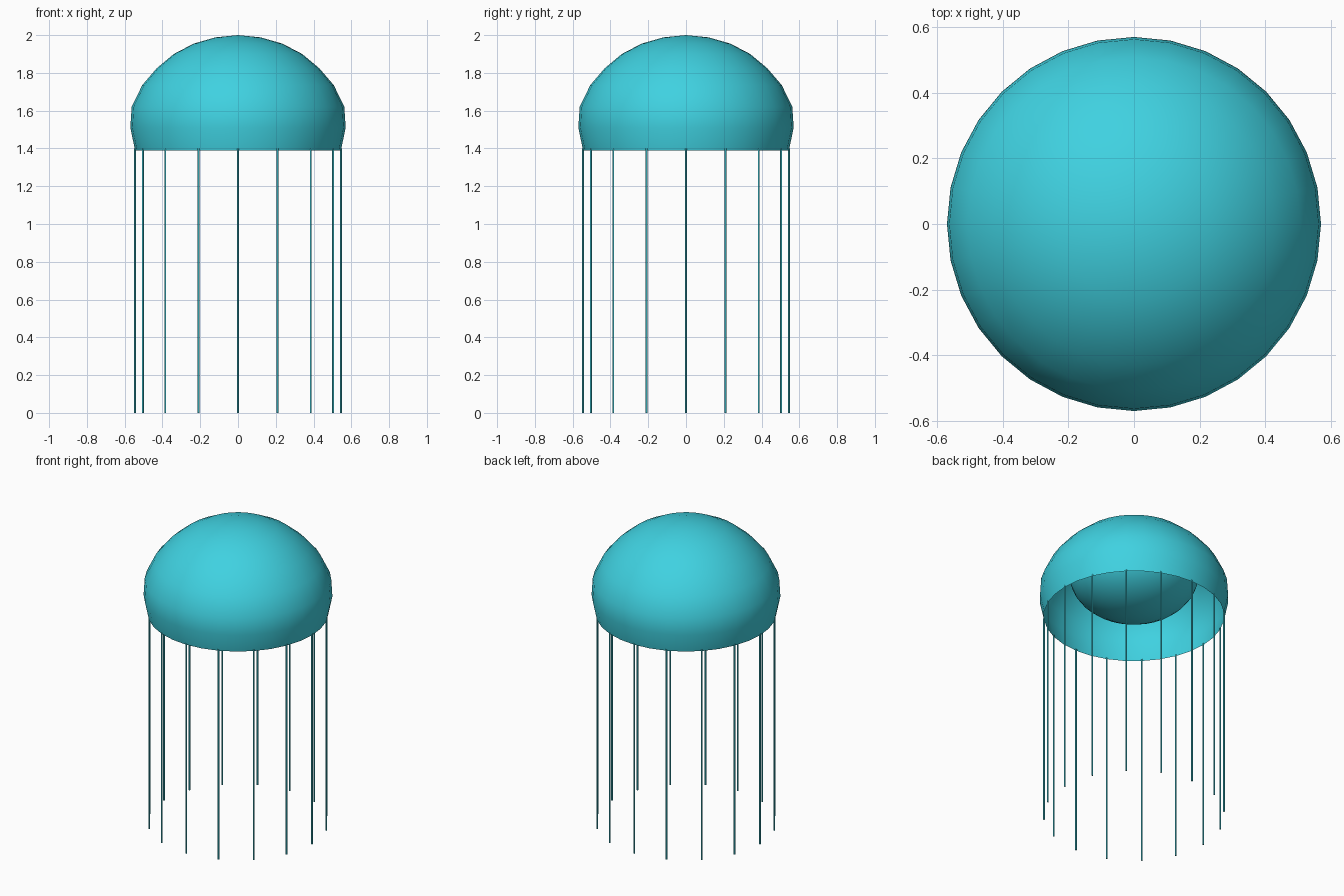
import bpy, bmesh, math
from mathutils import Matrix

if "Cube" in bpy.data.objects:
    bpy.data.objects.remove(bpy.data.objects["Cube"])

mat = bpy.data.materials.new("cyan")
mat.diffuse_color = (0.05, 0.64, 0.75, 1)
mat.use_nodes = True
mat.node_tree.nodes["Principled BSDF"].inputs["Base Color"].default_value = mat.diffuse_color


def finish(name, bm, angle=60):
    me = bpy.data.meshes.new(name)
    bm.to_mesh(me)
    bm.free()
    ob = bpy.data.objects.new(name, me)
    bpy.context.collection.objects.link(ob)
    me.materials.append(mat)
    bpy.ops.object.select_all(action='DESELECT')
    ob.select_set(True)
    bpy.context.view_layer.objects.active = ob
    bpy.ops.object.shade_smooth_by_angle(angle=math.radians(angle))
    return ob


# bell: thin open dome, lathed profile with 32 sides
PROFILE = [(0.12, 1.988), (0.235, 1.955), (0.34, 1.90), (0.43, 1.825),
           (0.507, 1.735), (0.563, 1.62), (0.57, 1.51), (0.545, 1.39)]
N = 32
bm = bmesh.new()
rings = [[bm.verts.new((r * math.cos(2 * math.pi * i / N),
                        r * math.sin(2 * math.pi * i / N), z))
          for i in range(N)] for r, z in PROFILE]
tip = bm.verts.new((0, 0, 2))
for i in range(N):
    j = (i + 1) % N
    bm.faces.new((tip, rings[0][i], rings[0][j]))
    for a, b in zip(rings, rings[1:]):
        bm.faces.new((a[i], b[i], b[j], a[j]))
finish("bell", bm)

# inner body: flattened ball inside the bell
bm = bmesh.new()
bmesh.ops.create_uvsphere(bm, u_segments=32, v_segments=16, radius=1,
                          matrix=Matrix.Translation((0, 0, 1.68)) @ Matrix.Diagonal((0.39, 0.39, 0.27, 1)))
finish("inner_body", bm)

# tentacles: 16 thin rods around the rim
for k in range(16):
    a = 2 * math.pi * k / 16
    bm = bmesh.new()
    bmesh.ops.create_cone(bm, cap_ends=True, segments=8, radius1=0.005, radius2=0.005, depth=1.4,
                          matrix=Matrix.Translation((0.545 * math.cos(a), 0.545 * math.sin(a), 0.7)))
    finish("tentacle_%02d" % (k + 1), bm)
